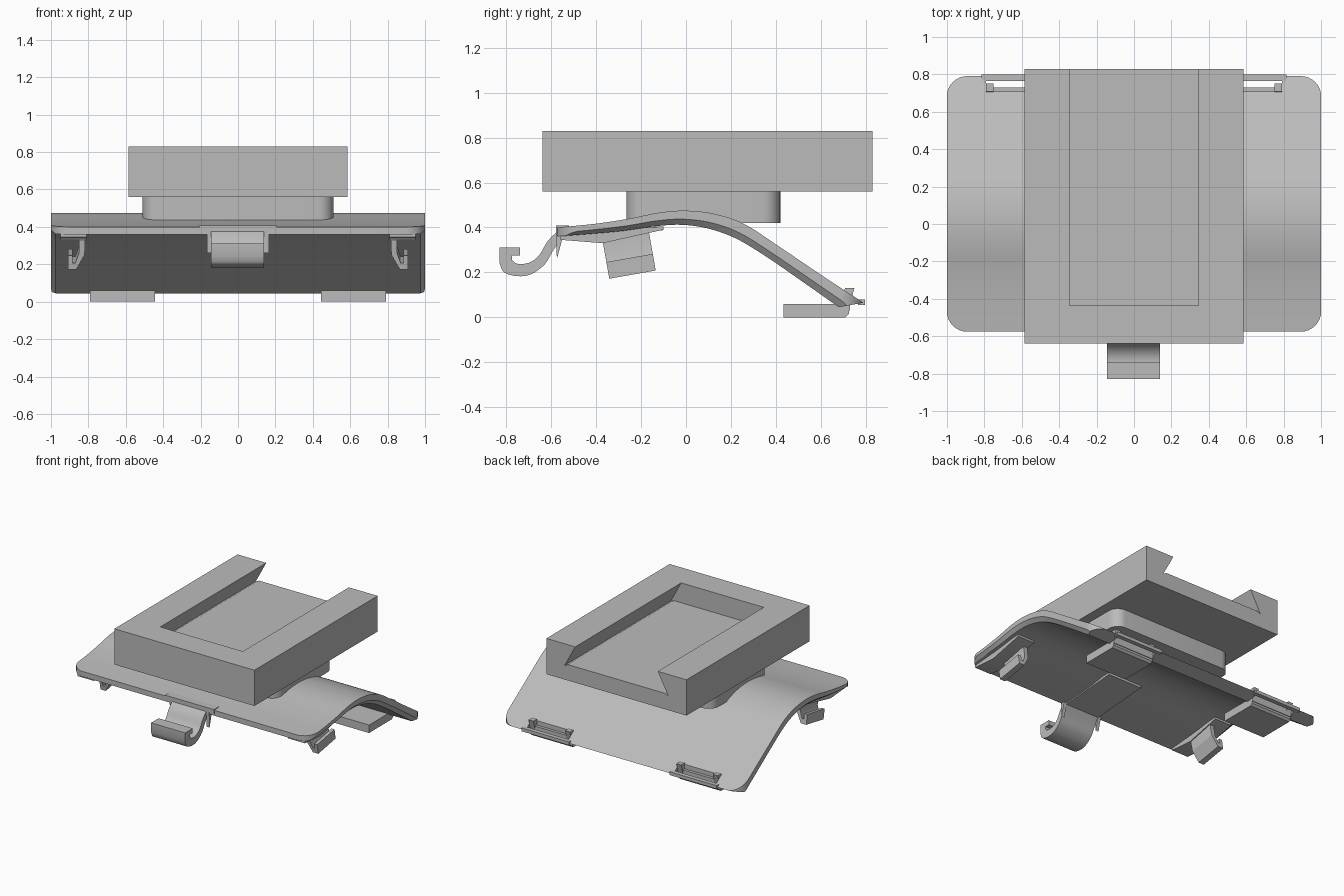
import bpy, bmesh, math
from mathutils import Vector, Matrix

old = bpy.data.objects.get("Cube")
if old:
    bpy.data.objects.remove(old, do_unlink=True)

GREY = (0.5, 0.5, 0.5, 1)
mat = bpy.data.materials.new("mid grey plastic")
mat.use_nodes = True
mat.diffuse_color = GREY
mat.node_tree.nodes["Principled BSDF"].inputs["Base Color"].default_value = GREY
parts = []


def loft(name, rings):
    """Solid through matching closed rings of 3D points."""
    bm = bmesh.new()
    loops = [[bm.verts.new(p) for p in ring] for ring in rings]
    n = len(loops[0])
    for a, b in zip(loops, loops[1:]):
        for i in range(n):
            j = (i + 1) % n
            bm.faces.new((a[i], a[j], b[j], b[i]))
    bm.faces.new(loops[0][::-1])
    bm.faces.new(loops[-1])
    bmesh.ops.recalc_face_normals(bm, faces=bm.faces)
    mesh = bpy.data.meshes.new(name)
    bm.to_mesh(mesh)
    bm.free()
    mesh.materials.append(mat)
    obj = bpy.data.objects.new(name, mesh)
    bpy.context.collection.objects.link(obj)
    parts.append(obj)
    return obj


def prism(name, pts, axis, lo, hi):
    """Extrude a 2D profile along one axis."""
    place = {"x": lambda p, t: (t, p[0], p[1]),
             "y": lambda p, t: (p[0], t, p[1]),
             "z": lambda p, t: (p[0], p[1], t)}[axis]
    return loft(name, [[place(p, t) for p in pts] for t in (lo, hi)])


def box(name, x, y, z):
    return prism(name, [(x[0], y[0]), (x[1], y[0]), (x[1], y[1]), (x[0], y[1])], "z", *z)


def rounded(x, y, r, steps=8):
    """Outline of a rectangle with round corners."""
    pts = []
    corners = [(x[1] - r, y[1] - r), (x[0] + r, y[1] - r),
               (x[0] + r, y[0] + r), (x[1] - r, y[0] + r)]
    for k, (cx, cy) in enumerate(corners):
        for i in range(steps + 1):
            a = math.pi / 2 * (k + i / steps)
            pts.append((cx + r * math.cos(a), cy + r * math.sin(a)))
    return pts


def spline(pts, steps=5):
    """Smooth curve through the given 2D points."""
    p = [Vector(q) for q in pts]
    p = [2 * p[0] - p[1]] + p + [2 * p[-1] - p[-2]]
    out = []
    for a, b, c, d in zip(p, p[1:], p[2:], p[3:]):
        for i in range(steps):
            t = i / steps
            out.append(0.5 * (2 * b + (c - a) * t + (2 * a - 5 * b + 4 * c - d) * t * t
                              + (3 * b - a - 3 * c + d) * t ** 3))
    return out + [p[-2]]


def boolean(obj, cutter, operation):
    mod = obj.modifiers.new("cut", "BOOLEAN")
    mod.operation, mod.object, mod.solver = operation, cutter, "EXACT"
    bpy.context.view_layer.update()
    dg = bpy.context.evaluated_depsgraph_get()
    mesh = bpy.data.meshes.new_from_object(obj.evaluated_get(dg))
    obj.modifiers.clear()
    obj.data = mesh
    parts.remove(cutter)
    bpy.data.objects.remove(cutter, do_unlink=True)


# Top block with an undercut slot open at the back
block = box("mount_block", (-0.585, 0.585), (-0.64, 0.83), (0.56, 0.83))
half = [(0.345, 0.9), (0.345, 0.83), (0.42, 0.69), (0.435, 0.665), (0.405, 0.68)]
slot = half + [(-x, z) for x, z in reversed(half)]
boolean(block, prism("slot_cutter", slot, "y", -0.435, 0.9), "DIFFERENCE")

# Neck between block and plate
prism("neck", rounded((-0.51, 0.51), (-0.265, 0.42), 0.08), "z", 0.42, 0.565)

# Curved plate with a chamfered underside
top = spline([(-0.575, 0.4), (-0.4, 0.417), (-0.25, 0.44), (-0.12, 0.466), (0, 0.475),
              (0.13, 0.46), (0.26, 0.415), (0.4, 0.325), (0.6, 0.19), (0.79, 0.065)])
under = spline([(-0.575, 0.36), (-0.42, 0.372), (-0.28, 0.385), (-0.14, 0.405), (-0.02, 0.412),
                (0.1, 0.395), (0.22, 0.352), (0.35, 0.275), (0.52, 0.158), (0.68, 0.045)])
raised = [u.lerp(t, 0.4) for u, t in zip(under, top)]
rings = []
for x, low in ((-1, raised), (-0.975, under), (0.975, under), (1, raised)):
    rings.append([(x, p.x, p.y) for p in top + low[::-1]])
plate = loft("curved_plate", rings)
outline = rounded((-1.001, 1.001), (-0.576, 0.791), 0.11)
boolean(plate, prism("outline_cutter", outline, "z", -0.5, 1), "INTERSECT")

# Central front hook with its root and ribs
inner = spline([(-0.56, 0.395), (-0.615, 0.34), (-0.655, 0.275), (-0.7, 0.243),
                (-0.75, 0.238), (-0.775, 0.255)], 4)
outer = spline([(-0.83, 0.24), (-0.81, 0.2), (-0.75, 0.183), (-0.69, 0.192),
                (-0.63, 0.235), (-0.59, 0.3), (-0.55, 0.355)], 4)
tip = [(-0.775, 0.275), (-0.74, 0.275), (-0.74, 0.31), (-0.83, 0.31)]
prism("front_hook", inner + tip + outer, "x", -0.145, 0.14)
prism("hook_root", [(-0.58, 0.35), (-0.1, 0.388), (-0.1, 0.405), (-0.58, 0.385)],
      "x", -0.145, 0.14)
box("hook_flange", (-0.205, 0.205), (-0.58, -0.52), (0.375, 0.408))

for side, label in ((1, "left"), (-1, "right")):
    def span(a, b):
        return tuple(sorted((side * a, side * b)))

    prism("hook_rib_" + label, [(-0.58, 0.38), (-0.575, 0.26), (-0.545, 0.37)],
          "x", *span(0.14, 0.165))

    # Tilted side clip, hooked outward
    clip = [(0.815, 0.40), (0.82, 0.27), (0.865, 0.19), (0.91, 0.19), (0.91, 0.265),
            (0.885, 0.265), (0.885, 0.225), (0.87, 0.225), (0.85, 0.28), (0.85, 0.40)]
    obj = prism("side_clip_" + label, [(side * x, z) for x, z in clip], "y", -0.105, 0.105)
    pivot = Matrix.Translation((0, -0.24, 0.2))
    lower = Matrix.Translation((0, 0, -0.2))
    obj.data.transform(pivot @ Matrix.Rotation(math.radians(10), 4, "X") @ lower)
    prism("clip_pad_" + label, [(-0.56, 0.345), (-0.37, 0.33), (-0.1, 0.39), (-0.1, 0.405),
                                (-0.56, 0.375)], "x", *span(0.81, 0.95))

    # Slot near the back edge, with the tab hanging through it
    boolean(plate, box("tab_cutter", span(0.445, 0.79), (0.708, 0.77), (-0.1, 0.3)),
            "DIFFERENCE")
    tab = [(0.435, 0.0), (0.71, 0.0), (0.725, 0.015), (0.725, 0.06), (0.435, 0.06)]
    prism("rear_tab_" + label, tab, "x", *span(0.445, 0.79))
    box("tab_wall_" + label, span(0.445, 0.79), (0.7, 0.73), (0.03, 0.085))
    for k, x in enumerate((0.445, 0.75)):
        prism("tab_post_%s_%d" % (label, k + 1),
              [(0.69, 0.04), (0.725, 0.04), (0.75, 0.13), (0.708, 0.13)],
              "x", *span(x, x + 0.04))
    box("slot_lip_" + label, span(0.42, 0.815), (0.765, 0.798), (0.055, 0.08))

# Smooth shading with sharp edges kept
for obj in bpy.context.selected_objects:
    obj.select_set(False)
for obj in parts:
    obj.select_set(True)
bpy.context.view_layer.objects.active = plate
bpy.ops.object.shade_smooth_by_angle(angle=math.radians(25))
